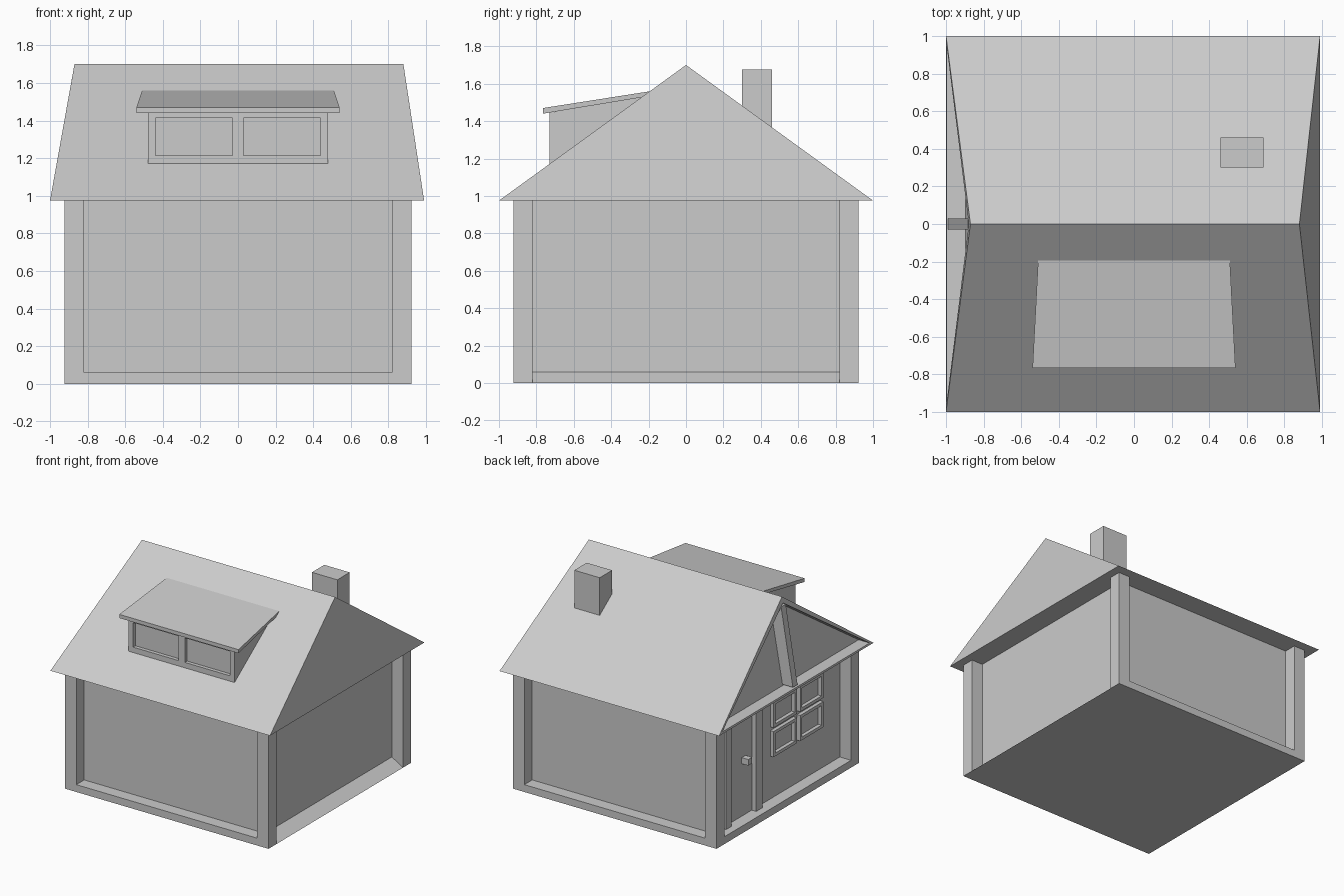
import bpy, bmesh
from mathutils import Vector

if "Cube" in bpy.data.objects:
    bpy.data.objects.remove(bpy.data.objects["Cube"])


def finish(name, bm):
    bmesh.ops.recalc_face_normals(bm, faces=bm.faces[:])
    me = bpy.data.meshes.new(name)
    bm.to_mesh(me)
    bm.free()
    ob = bpy.data.objects.new(name, me)
    bpy.context.collection.objects.link(ob)
    return ob


def box(name, x0, x1, y0, y1, z0, z1):
    bm = bmesh.new()
    bmesh.ops.create_cube(bm, size=1)
    for v in bm.verts:
        v.co = ((x0 + x1) / 2 + v.co.x * (x1 - x0),
                (y0 + y1) / 2 + v.co.y * (y1 - y0),
                (z0 + z1) / 2 + v.co.z * (z1 - z0))
    return finish(name, bm)


def loft(name, ring_a, ring_b):
    """Solid joining two matching end outlines."""
    bm = bmesh.new()
    a = [bm.verts.new(p) for p in ring_a]
    b = [bm.verts.new(p) for p in ring_b]
    bm.faces.new(a)
    bm.faces.new(b)
    n = len(a)
    for i in range(n):
        j = (i + 1) % n
        bm.faces.new((a[i], a[j], b[j], b[i]))
    return finish(name, bm)


EAVE, RIDGE, IN, OUT, SILL = 0.975, 1.70, 0.82, 0.922, 0.06

# Wall core and the four corner posts
box("walls", -IN, IN, -IN, IN, 0, EAVE + 0.01)
for sx in (-1, 1):
    for sy in (-1, 1):
        xs, ys = sorted((sx * IN, sx * OUT)), sorted((sy * IN, sy * OUT))
        box("corner_post", *xs, *ys, 0, EAVE + 0.005)

# Square sills on front, back and left, sloping sill on the right
box("front_sill", -IN, IN, -OUT, -IN, 0, SILL)
box("back_sill", -IN, IN, IN, OUT, 0, SILL)
box("left_sill", -OUT, -IN, -IN, IN, 0, SILL)
loft("right_sill", *[[(IN, y, 0), (OUT, y, 0), (IN, y, SILL)] for y in (-IN, IN)])

# Roof with leaning gables; the left gable is recessed inside a rim
roof = loft("roof",
            [(-1, -1, EAVE), (-1, 1, EAVE), (-0.87, 0, RIDGE)],
            [(0.99, -1, EAVE), (0.99, 1, EAVE), (0.88, 0, RIDGE)])
bm = bmesh.new()
bm.from_mesh(roof.data)
bm.faces.ensure_lookup_table()
gable = min(bm.faces, key=lambda f: f.calc_center_median().x)
bmesh.ops.inset_individual(bm, faces=[gable], thickness=0.05)
rim = gable
res = bmesh.ops.extrude_discrete_faces(bm, faces=[rim])
for v in res["faces"][0].verts:
    v.co += Vector((0.1, 0, 0))
bm.to_mesh(roof.data)
bm.free()

# Leaning post in the middle of the left gable
loft("gable_post",
     [(-0.99, -0.03, 1.0), (-0.99, 0.03, 1.0), (-0.87, 0.03, 1.0), (-0.87, -0.03, 1.0)],
     [(-0.883, -0.03, 1.63), (-0.883, 0.03, 1.63), (-0.77, 0.03, 1.63), (-0.77, -0.03, 1.63)])

# Chimney
box("chimney", 0.46, 0.69, 0.30, 0.46, 1.25, 1.675)

# Dormer body, window surround and sloping slab roof
loft("dormer_body", *[[(x, -0.70, 1.1), (x, -0.70, 1.46), (x, -0.22, 1.54), (x, -0.22, 1.1)]
                      for x in (-0.48, 0.48)])
for x0, x1 in ((-0.48, -0.44), (-0.03, 0.03), (0.44, 0.48)):
    box("dormer_upright", x0, x1, -0.73, -0.70, 1.165, 1.45)
for z0, z1 in ((1.165, 1.215), (1.415, 1.45)):
    box("dormer_rail", -0.48, 0.48, -0.73, -0.70, z0, z1)
loft("dormer_roof", *[[(s * 0.54, -0.765, 1.44), (s * 0.54, -0.765, 1.47),
                       (s * 0.51, -0.19, 1.56), (s * 0.51, -0.22, 1.53)] for s in (-1, 1)])

# Door jambs and knob on the left wall
for y0, y1 in ((0.64, 0.71), (0.24, 0.32)):
    box("door_jamb", -0.86, -IN, y0, y1, SILL, EAVE)
box("door_knob", -0.88, -IN, 0.40, 0.45, 0.49, 0.54)

# Four framed window panes on the left wall
T = 0.025
for y0, y1 in ((-0.565, -0.265), (-0.22, 0.08)):
    for z0, z1 in ((0.41, 0.62), (0.65, 0.86)):
        for y in (y0, y1 - T):
            box("window_side", -0.85, -IN, y, y + T, z0, z1)
        for z in (z0, z1 - T):
            box("window_rail", -0.85, -IN, y0 + T, y1 - T, z, z + T)
